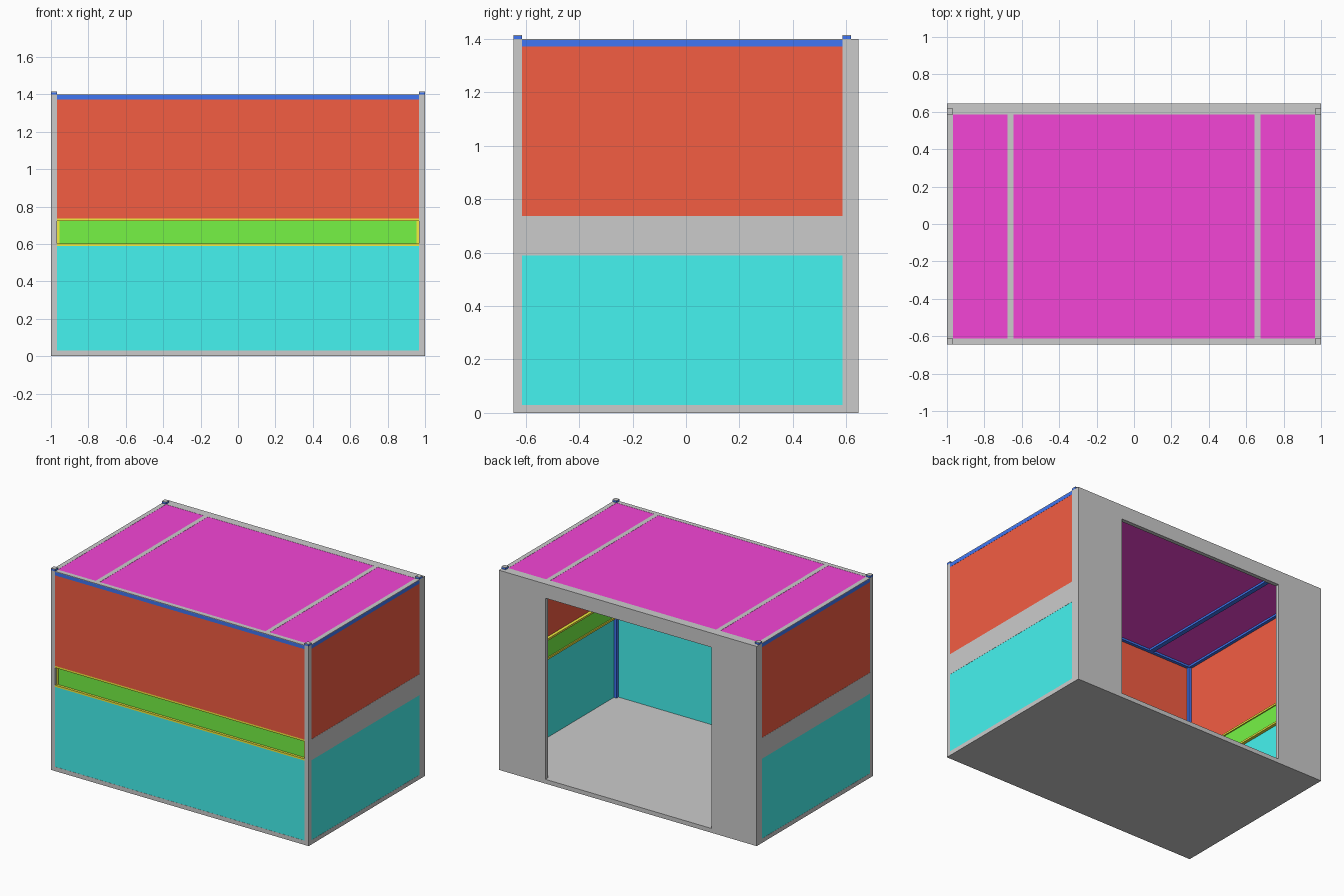
import bpy, bmesh
from mathutils import Vector

if "Cube" in bpy.data.objects:
    bpy.data.objects.remove(bpy.data.objects["Cube"])


def mat(name, r, g, b):
    m = bpy.data.materials.new(name)
    m.diffuse_color = (r, g, b, 1)
    m.use_nodes = True
    m.node_tree.nodes["Principled BSDF"].inputs["Base Color"].default_value = m.diffuse_color
    return m


RED = mat("red", 0.9, 0.11, 0.055)
CYAN = mat("cyan", 0.06, 0.9, 0.87)
GREEN = mat("green", 0.18, 0.9, 0.06)
MAGENTA = mat("magenta", 0.9, 0.06, 0.67)
BLUE = mat("blue", 0.05, 0.18, 0.9)
YELLOW = mat("yellow", 0.9, 0.85, 0.05)


def finish(bm, name, material):
    bmesh.ops.recalc_face_normals(bm, faces=bm.faces)
    me = bpy.data.meshes.new(name)
    bm.to_mesh(me)
    bm.free()
    if material:
        me.materials.append(material)
    ob = bpy.data.objects.new(name, me)
    bpy.context.collection.objects.link(ob)
    return ob


def box(name, x, y, z, material=None):
    """Axis-aligned box from (low, high) ranges."""
    bm = bmesh.new()
    bmesh.ops.create_cube(bm, size=1)
    for v in bm.verts:
        v.co = Vector([(a + b) / 2 + c * abs(b - a) for (a, b), c in zip((x, y, z), v.co)])
    return finish(bm, name, material)


def side(s, a, b):
    """Range mirrored to the side s of x = 0."""
    return tuple(sorted((s * a, s * b)))


T = 0.032                    # frame bar width
F, B, BACK = -0.645, 0.617, 0.645   # frame front, frame back, wall back
FI, BI, XI = F + T, B - T, 1 - T    # inner edges of the frame
SK = 0.004                   # grey cover thickness
BELT0, BELT1, TOP = 0.59, 0.737, 1.40

# floor slab
box("floor", (-1, 1), (F, B), (0, 0.03))

# back wall with doorway
bm = bmesh.new()
outer = [(-1, 0), (1, 0), (1, TOP), (-1, TOP)]
door = [(-0.65, 0.03), (0.64, 0.03), (0.64, 1.30), (-0.65, 1.30)]
vo = [bm.verts.new((x, B, z)) for x, z in outer]
vi = [bm.verts.new((x, B, z)) for x, z in door]
for i in range(4):
    j = (i + 1) % 4
    bm.faces.new((vo[i], vo[j], vi[j], vi[i]))
ext = bmesh.ops.extrude_face_region(bm, geom=bm.faces[:])["geom"]
bmesh.ops.translate(bm, vec=(0, BACK - B, 0),
                    verts=[g for g in ext if isinstance(g, bmesh.types.BMVert)])
finish(bm, "back_wall", None)

# corner posts: blue core, grey outer covers, small cap
for s, sn in ((-1, "left"), (1, "right")):
    for y0, y1, yn in ((F, FI, "front"), (BI, B, "back")):
        n = f"{sn}_{yn}"
        ya = y0 + SK if yn == "front" else y0
        box(n + "_post", side(s, XI, 1 - SK), (ya, y1), (0.03, TOP), BLUE)
        box(n + "_post_side_cover", side(s, 1 - SK, 1), (y0, y1), (0.03, TOP))
        if yn == "front":
            box(n + "_post_front_cover", side(s, XI, 1 - SK), (F, F + SK), (0.03, TOP))
            box(n + "_belt_corner", side(s, XI - 0.001, 1), (F, FI), (BELT0, BELT1))
        box(n + "_cap", side(s, XI, 1), (y0, y1), (TOP, 1.411), BLUE)
        box(n + "_cap_top", side(s, XI, 1), (y0, y1), (1.411, 1.415))


def roof_beam(name, x, y):
    box(name, x, y, (1.372, TOP - SK), BLUE)
    box(name + "_cover", x, y, (TOP - SK, TOP))


# roof beams
roof_beam("front_roof_beam", (-XI, XI), (F, FI))
roof_beam("back_roof_beam", (-XI, XI), (BI, B))
for s, sn in ((-1, "left"), (1, "right")):
    roof_beam(sn + "_roof_beam", side(s, XI, 1), (FI, BI))
    roof_beam(sn + "_cross_beam", side(s, 0.643, 0.675), (FI, BI))
    box(sn + "_roof_panel", side(s, 0.675, XI), (FI, BI), (1.386, 1.399), MAGENTA)
box("middle_roof_panel", (-0.643, 0.643), (FI, BI), (1.386, 1.399), MAGENTA)

# wall panels
for part, z, m in (("lower", (0.03, BELT0), CYAN), ("upper", (BELT1, 1.372), RED)):
    box(f"front_{part}_panel", (-XI, XI), (F + 0.001, F + 0.011), z, m)
    for s, sn in ((-1, "left"), (1, "right")):
        box(f"{sn}_{part}_panel", side(s, 0.989, 0.999), (FI, BI), z, m)

# front belt: yellow frame around a recessed green strip
R = 0.013
for n, z in (("bottom", (BELT0, BELT0 + R)), ("top", (BELT1 - R, BELT1))):
    box(f"front_belt_{n}_rail", (-XI, XI), (F + 0.001, FI), z, YELLOW)
    for s, sn in ((-1, "left"), (1, "right")):
        box(f"{sn}_belt_{n}_rail", side(s, XI, 1 - SK), (FI, BI), z, YELLOW)
box("front_belt_panel", (-XI, XI), (-0.627, -0.617), (BELT0 + R, BELT1 - R), GREEN)
for s, sn in ((-1, "left"), (1, "right")):
    box(f"front_belt_{sn}_end", side(s, XI - R, XI), (-0.63, FI), (BELT0 + R, BELT1 - R), YELLOW)
    # side belts: green inside, grey cover outside
    box(f"{sn}_belt_panel", side(s, 0.976, 0.986), (FI, BI), (BELT0 + R, BELT1 - R), GREEN)
    box(f"{sn}_belt_cover", side(s, 1 - SK, 1), (FI, BI), (BELT0, BELT1))
